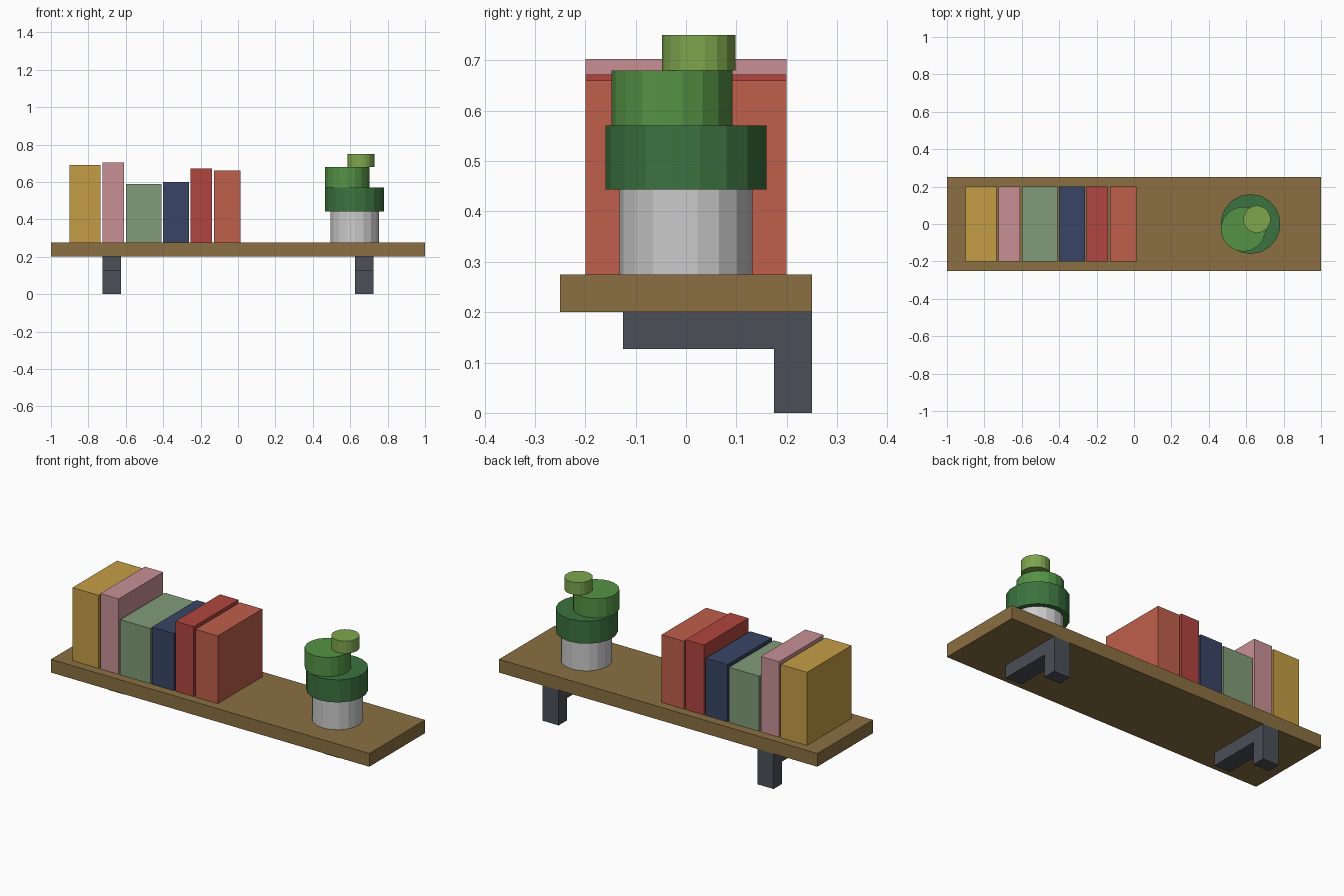
import bpy, bmesh
from mathutils import Matrix

if "Cube" in bpy.data.objects:
    bpy.data.objects.remove(bpy.data.objects["Cube"])


def paint(obj, rgb):
    if rgb:
        mat = bpy.data.materials.new(obj.name + "_colour")
        mat.diffuse_color = (*rgb, 1)
        mat.use_nodes = True
        mat.node_tree.nodes["Principled BSDF"].inputs["Base Color"].default_value = mat.diffuse_color
        obj.data.materials.append(mat)


def finish(name, bm, rgb):
    bmesh.ops.recalc_face_normals(bm, faces=bm.faces)
    mesh = bpy.data.meshes.new(name)
    bm.to_mesh(mesh)
    bm.free()
    obj = bpy.data.objects.new(name, mesh)
    bpy.context.collection.objects.link(obj)
    paint(obj, rgb)
    return obj


def box(name, x0, x1, y0, y1, z0, z1, rgb):
    bm = bmesh.new()
    m = Matrix.LocRotScale(((x0 + x1) / 2, (y0 + y1) / 2, (z0 + z1) / 2), None,
                           (x1 - x0, y1 - y0, z1 - z0))
    bmesh.ops.create_cube(bm, size=1, matrix=m)
    return finish(name, bm, rgb)


def drum(name, x, y, r, z0, z1, rgb=None):
    bpy.ops.mesh.primitive_cylinder_add(vertices=18, radius=r, depth=z1 - z0,
                                        location=(x, y, (z0 + z1) / 2))
    obj = bpy.context.object
    obj.name = name
    paint(obj, rgb)


# shelf board
TOP = 0.275
box("shelf_board", -1, 1, -0.25, 0.25, 0.2, TOP, (0.26, 0.16, 0.055))

# L-shaped brackets: side profile extruded across x
profile = [(-0.125, 0.2), (-0.125, 0.127), (0.175, 0.127),
           (0.175, 0), (0.25, 0), (0.25, 0.2)]
for side, cx in (("left", -0.675), ("right", 0.675)):
    bm = bmesh.new()
    face = bm.faces.new([bm.verts.new((cx - 0.05, y, z)) for y, z in profile])
    ext = bmesh.ops.extrude_face_region(bm, geom=[face])
    bmesh.ops.translate(bm, vec=(0.1, 0, 0),
                        verts=[v for v in ext["geom"] if isinstance(v, bmesh.types.BMVert)])
    finish(side + "_bracket", bm, (0.07, 0.08, 0.095))

# row of books: left, right, top, colour
books = [(-0.90, -0.735, 0.69, (0.56, 0.34, 0.06)),
         (-0.725, -0.61, 0.703, (0.58, 0.28, 0.30)),
         (-0.60, -0.41, 0.588, (0.22, 0.33, 0.19)),
         (-0.40, -0.263, 0.60, (0.04, 0.06, 0.13)),
         (-0.253, -0.138, 0.672, (0.44, 0.06, 0.05)),
         (-0.128, 0.013, 0.66, (0.52, 0.115, 0.07))]
for i, (x0, x1, top, rgb) in enumerate(books, 1):
    box(f"book_{i}", x0, x1, -0.2, 0.2, TOP, top, rgb)

# potted plant: grey pot and three offset foliage tiers
drum("plant_pot", 0.625, 0, 0.132, TOP, 0.443)
drum("foliage_lower", 0.623, 0, 0.16, 0.443, 0.571, (0.045, 0.17, 0.05))
drum("foliage_middle", 0.584, -0.0275, 0.12, 0.571, 0.68, (0.09, 0.29, 0.06))
drum("foliage_top", 0.657, 0.0255, 0.073, 0.68, 0.75, (0.21, 0.38, 0.075))
